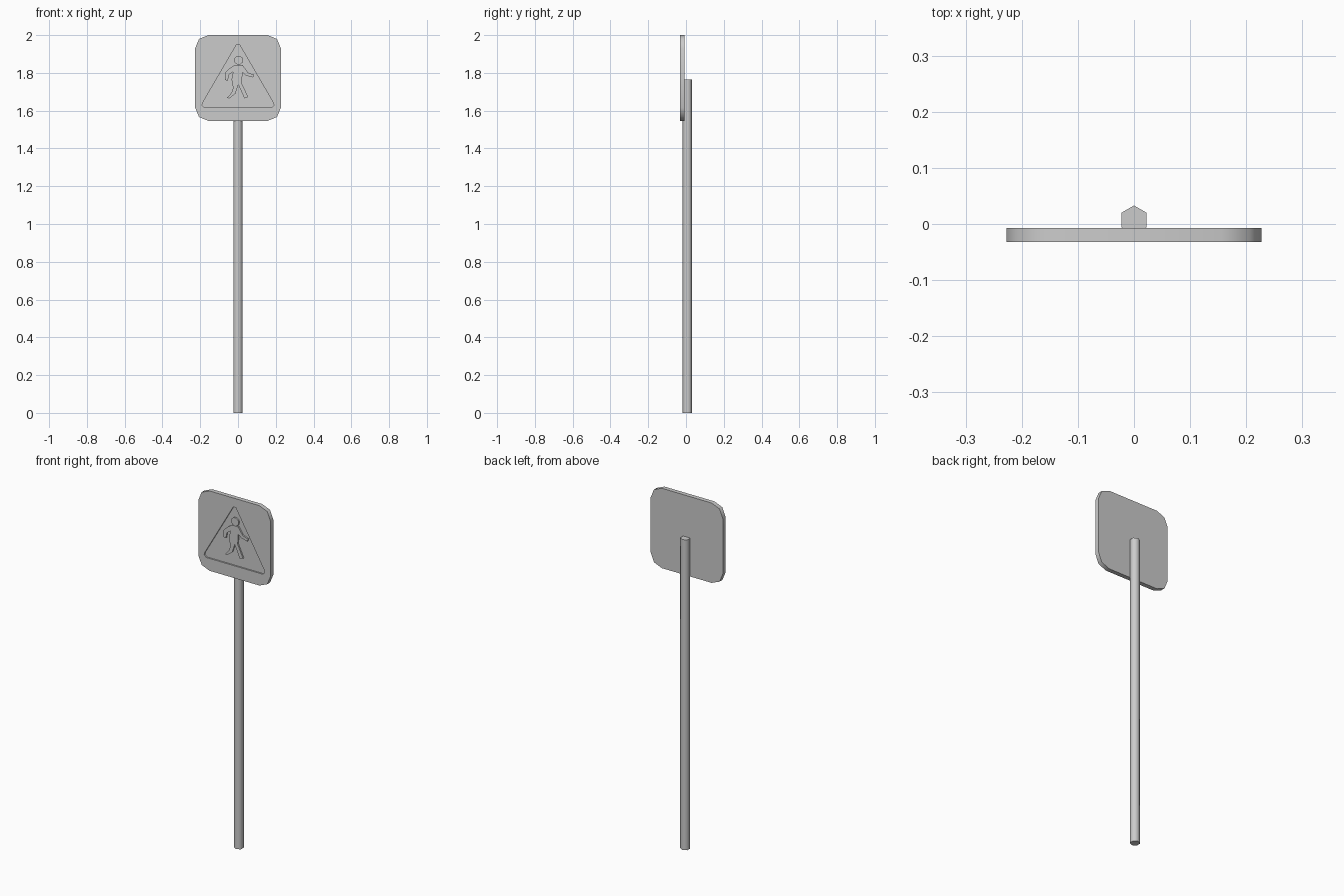
import bpy
import bmesh
from math import radians, sin, cos, pi

if "Cube" in bpy.data.objects:
    bpy.data.objects.remove(bpy.data.objects["Cube"])

FRONT, BACK, FLOOR = -0.032, -0.007, -0.024

grey = bpy.data.materials.new("light grey")
grey.use_nodes = True
grey.diffuse_color = (0.6, 0.6, 0.6, 1)
grey.node_tree.nodes["Principled BSDF"].inputs["Base Color"].default_value = (0.6, 0.6, 0.6, 1)


def prism(name, outline, y0, y1):
    """Extrude an (x, z) outline from y0 to y1."""
    bm = bmesh.new()
    face = bm.faces.new([bm.verts.new((x, y0, z)) for x, z in outline])
    new = bmesh.ops.extrude_face_region(bm, geom=[face])["geom"]
    bmesh.ops.translate(bm, vec=(0, y1 - y0, 0),
                        verts=[v for v in new if isinstance(v, bmesh.types.BMVert)])
    bmesh.ops.recalc_face_normals(bm, faces=bm.faces)
    mesh = bpy.data.meshes.new(name)
    bm.to_mesh(mesh)
    bm.free()
    mesh.materials.append(grey)
    obj = bpy.data.objects.new(name, mesh)
    bpy.context.collection.objects.link(obj)
    return obj


def activate(obj):
    bpy.ops.object.select_all(action='DESELECT')
    obj.select_set(True)
    bpy.context.view_layer.objects.active = obj


def smooth(obj, angle):
    activate(obj)
    bpy.ops.object.shade_smooth_by_angle(angle=radians(angle))


def arc(cx, cz, r, start, end, steps):
    return [(cx + r * cos(start + (end - start) * i / steps),
             cz + r * sin(start + (end - start) * i / steps)) for i in range(steps + 1)]


# Square plate with rounded corners
half, radius, mid = 0.227, 0.07, 1.773
c = half - radius
plate_outline = []
for k, (sx, sz) in enumerate([(1, 1), (-1, 1), (-1, -1), (1, -1)]):
    plate_outline += arc(sx * c, mid + sz * c, radius, k * pi / 2, (k + 1) * pi / 2, 2)
plate = prism("sign_plate", plate_outline, FRONT, BACK)

# Triangular recess in the plate
side = [(0.008, 1.949), (0.187, 1.642), (0.19, 1.628), (0.178, 1.616)]
triangle = side + [(-x, z) for x, z in reversed(side)]
cutter = prism("recess_cutter", triangle, FRONT - 0.02, FLOOR)
cutter.hide_render = True
cut = plate.modifiers.new("recess", 'BOOLEAN')
cut.operation = 'DIFFERENCE'
cut.solver = 'EXACT'
cut.object = cutter
activate(plate)
bpy.ops.object.modifier_apply(modifier=cut.name)
bpy.data.objects.remove(cutter)
smooth(plate, 50)

# Walking figure standing up from the recess floor
body = [(-0.016, 1.843), (-0.042, 1.826), (-0.068, 1.802), (-0.07, 1.762), (-0.054, 1.76),
        (-0.047, 1.792), (-0.026, 1.806), (-0.034, 1.765), (-0.026, 1.72), (-0.034, 1.695),
        (-0.058, 1.668), (-0.046, 1.664), (-0.014, 1.69), (0.002, 1.738), (0.034, 1.664),
        (0.054, 1.672), (0.02, 1.745), (0.024, 1.802), (0.042, 1.786), (0.08, 1.776),
        (0.085, 1.79), (0.052, 1.802), (0.024, 1.843)]
prism("figure_body", body, FRONT, FLOOR + 0.002)
head = prism("figure_head", arc(0.003, 1.867, 0.024, 0, 2 * pi, 10)[:-1], FRONT, FLOOR + 0.002)
smooth(head, 50)

# Hexagonal pole
bpy.ops.mesh.primitive_cylinder_add(vertices=6, radius=0.026, depth=1.765,
                                    location=(0, 0.007, 0.8825))
pole = bpy.context.object
pole.name = "pole"
pole.data.materials.append(grey)
smooth(pole, 65)
